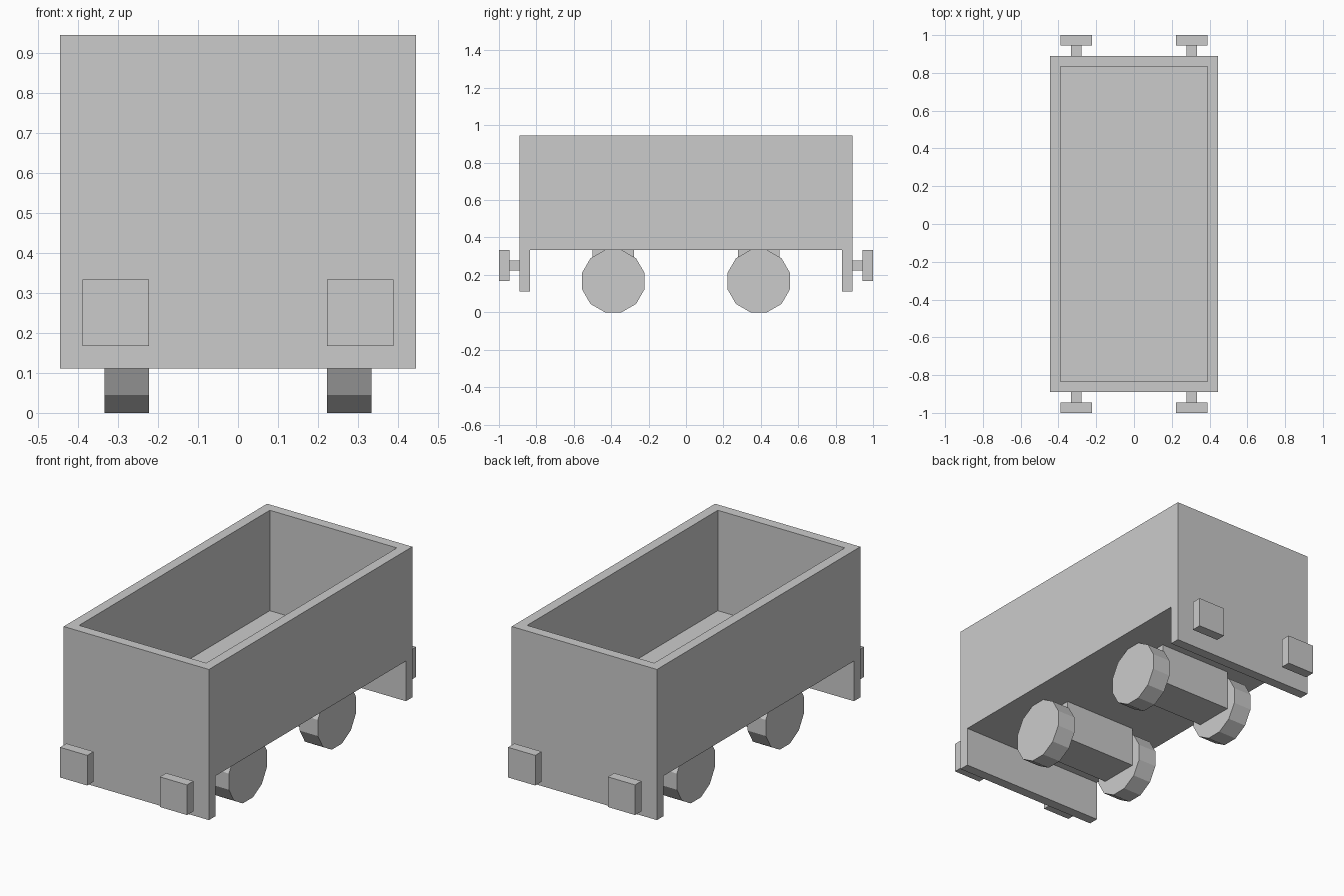
import bpy, bmesh, math
from mathutils import Matrix, Vector

if "Cube" in bpy.data.objects:
    bpy.data.objects.remove(bpy.data.objects["Cube"])

U = 1 / 18  # basic module: wall thickness

grey = bpy.data.materials.new("light_grey")
grey.diffuse_color = (0.6, 0.6, 0.6, 1)
grey.use_nodes = True
grey.node_tree.nodes["Principled BSDF"].inputs["Base Color"].default_value = grey.diffuse_color


def finish(bm, name):
    bmesh.ops.recalc_face_normals(bm, faces=bm.faces)
    mesh = bpy.data.meshes.new(name)
    bm.to_mesh(mesh)
    bm.free()
    mesh.materials.append(grey)
    obj = bpy.data.objects.new(name, mesh)
    bpy.context.collection.objects.link(obj)
    return obj


def box(name, centre, size):
    bm = bmesh.new()
    bmesh.ops.create_cube(bm, size=1)
    for v in bm.verts:
        v.co = Vector(centre) + Vector(a * b for a, b in zip(v.co, size))
    return finish(bm, name)


# Wagon body: side profile with hanging end plates, extruded across the width
bm = bmesh.new()
profile = [(-16, 2), (-15, 2), (-15, 6), (15, 6), (15, 2), (16, 2), (16, 17), (-16, 17)]
side = bm.faces.new([bm.verts.new((-8 * U, y * U, z * U)) for y, z in profile])
out = bmesh.ops.extrude_face_region(bm, geom=[side], use_keep_orig=True)
bmesh.ops.translate(bm, vec=(16 * U, 0, 0),
                    verts=[g for g in out["geom"] if isinstance(g, bmesh.types.BMVert)])
bmesh.ops.recalc_face_normals(bm, faces=bm.faces)

# Open hold: inset the top face and sink it to the floor
top = max(bm.faces, key=lambda f: f.calc_center_median().z)
bmesh.ops.inset_region(bm, faces=[top], thickness=U, use_even_offset=True)
sunk = bmesh.ops.extrude_discrete_faces(bm, faces=[top])["faces"][0]
bmesh.ops.translate(bm, vec=(0, 0, -10 * U), verts=sunk.verts)
finish(bm, "wagon_body")

for end, sy in (("front", -1), ("back", 1)):
    # Axle block between the wheels
    box(end + "_axle_block", (0, sy * 7 * U, 4 * U), (8 * U, 4 * U, 4 * U))
    for hand, sx in (("left", -1), ("right", 1)):
        # Twelve-sided wheel resting on a flat
        bm = bmesh.new()
        r = 3 * U / math.cos(math.pi / 12)
        place = (Matrix.Translation((sx * 5 * U, sy * 7 * U, 3 * U))
                 @ Matrix.Rotation(math.pi / 2, 4, 'Y')
                 @ Matrix.Rotation(math.pi / 12, 4, 'Z'))
        bmesh.ops.create_cone(bm, cap_ends=True, segments=12, radius1=r, radius2=r,
                              depth=2 * U, matrix=place)
        finish(bm, f"{end}_{hand}_wheel")
        # Buffer stem and plate
        x = sx * 5.5 * U
        box(f"{end}_{hand}_buffer_stem", (x, sy * 16.5 * U, 4.5 * U), (U, U, U))
        box(f"{end}_{hand}_buffer_plate", (x, sy * 17.5 * U, 4.5 * U), (3 * U, U, 3 * U))
